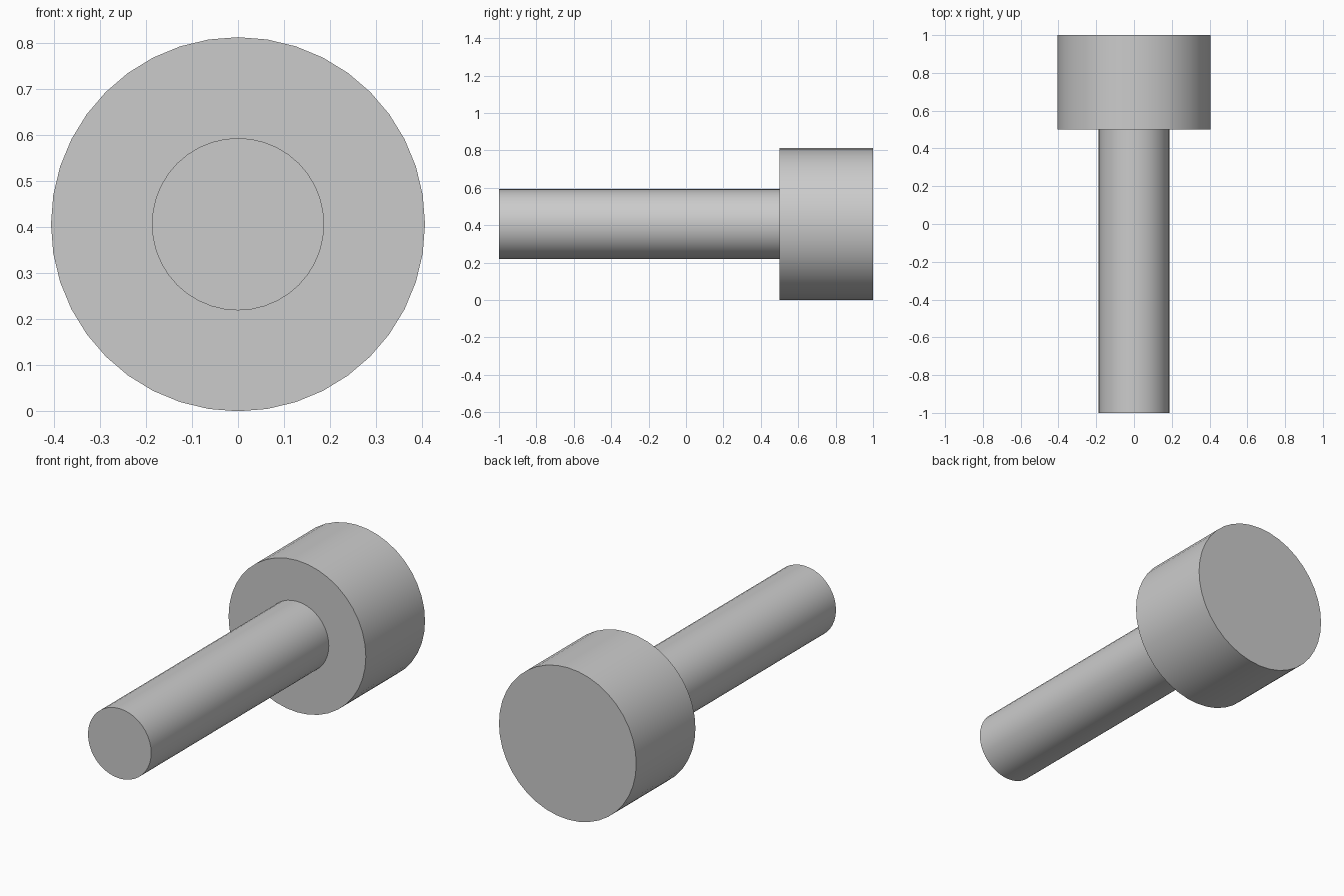
import bpy
import math

cube = bpy.data.objects.get("Cube")
if cube:
    bpy.data.objects.remove(cube, do_unlink=True)

# Plain grey metal
grey = bpy.data.materials.new("grey_metal")
grey.use_nodes = True
colour = (0.6, 0.6, 0.6, 1.0)
grey.diffuse_color = colour
grey.node_tree.nodes["Principled BSDF"].inputs["Base Color"].default_value = colour

AXIS_HEIGHT = 0.406


def rod(name, radius, y_front, y_back, sides):
    """Capped cylinder lying along y on the common axis."""
    bpy.ops.mesh.primitive_cylinder_add(
        vertices=sides, radius=radius, depth=y_back - y_front,
        location=(0, (y_front + y_back) / 2, AXIS_HEIGHT),
        rotation=(math.pi / 2, 0, 0))
    obj = bpy.context.object
    obj.name = name
    obj.data.materials.append(grey)
    bpy.ops.object.shade_smooth_by_angle(angle=math.radians(30))
    return obj


# Thick head at the back
rod("head", AXIS_HEIGHT, 0.5, 1.0, 40)

# Slim shank, seated slightly inside the head
rod("shank", 0.187, -1.0, 0.51, 40)
